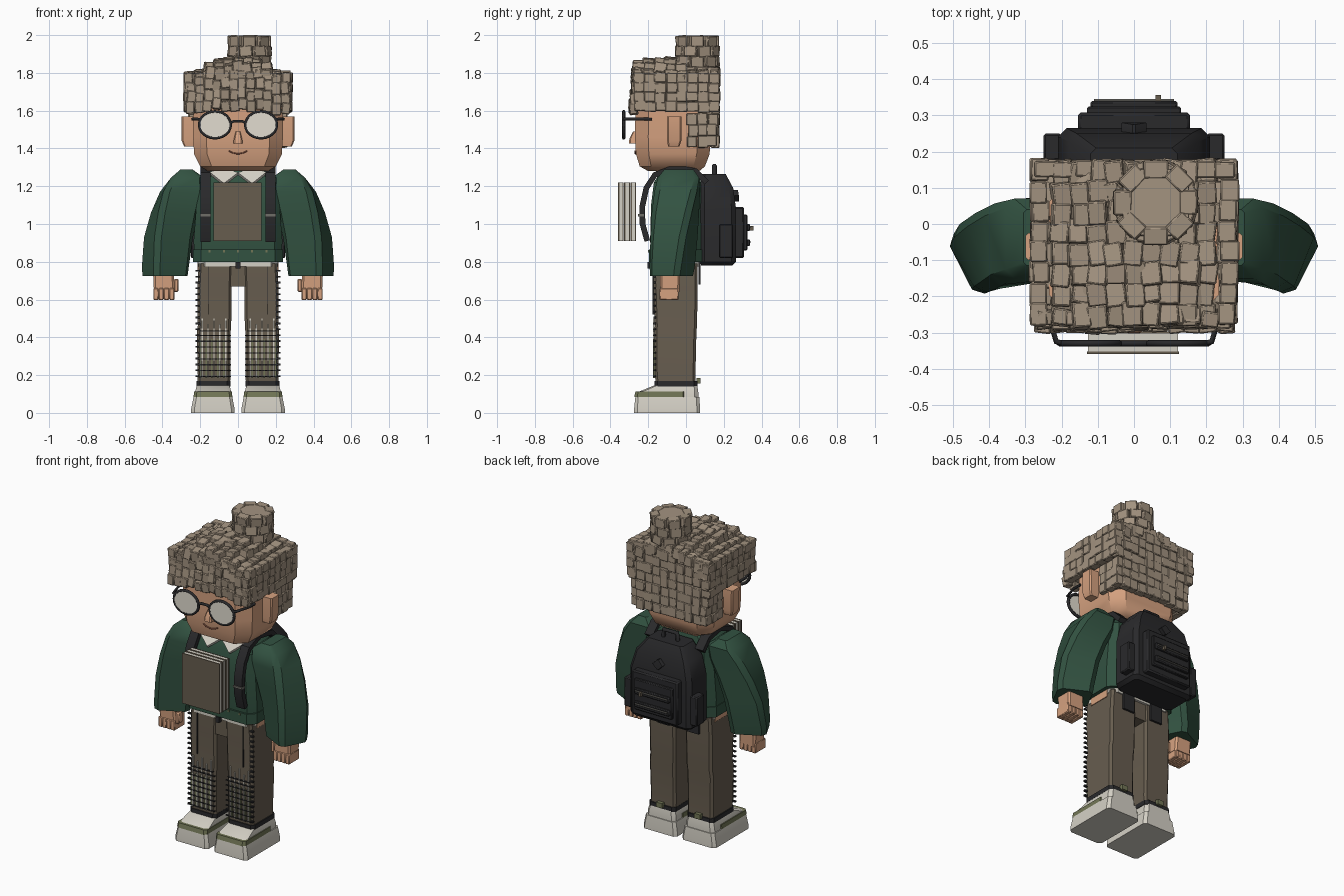
import bpy, bmesh, math, random
from mathutils import Matrix, Vector, Euler

if "Cube" in bpy.data.objects:
    bpy.data.objects.remove(bpy.data.objects["Cube"])

random.seed(4)


def mat(name, r, g, b):
    m = bpy.data.materials.new(name)
    lin = [((c / 255 + 0.055) / 1.055) ** 2.4 for c in (r, g, b)]
    m.diffuse_color = (*lin, 1)
    m.use_nodes = True
    m.node_tree.nodes["Principled BSDF"].inputs["Base Color"].default_value = m.diffuse_color
    return m


HAIR = mat("hair tan", 163, 147, 128)
SKIN = mat("skin", 214, 162, 128)
GREEN = mat("knit green", 50, 82, 65)
BLACK = mat("black", 41, 41, 43)
BROWN = mat("trouser brown", 103, 93, 79)
WHITE = mat("off white", 212, 208, 197)
OLIVE = mat("olive", 114, 118, 86)
LIP = mat("lip brown", 150, 95, 75)
LENS = mat("lens cream", 226, 220, 208)
ZIP = mat("zip grey", 112, 110, 104)


def finish(name, bm, m, bevel=0.0):
    bmesh.ops.recalc_face_normals(bm, faces=bm.faces)
    me = bpy.data.meshes.new(name)
    bm.to_mesh(me)
    bm.free()
    me.materials.append(m)
    ob = bpy.data.objects.new(name, me)
    bpy.context.collection.objects.link(ob)
    if bevel:
        mod = ob.modifiers.new("bevel", 'BEVEL')
        mod.width, mod.segments, mod.limit_method = bevel, 1, 'ANGLE'
    return ob


def add_box(bm, c, size, rot=(0, 0, 0)):
    M = Matrix.Translation(c) @ Euler(rot).to_matrix().to_4x4() @ Matrix.Diagonal((*size, 1))
    bmesh.ops.create_cube(bm, size=1, matrix=M)


def box(name, x, y, z, m, bevel=0.0):
    """Box from (min, max) ranges on each axis."""
    bm = bmesh.new()
    add_box(bm, [sum(r) / 2 for r in (x, y, z)], [abs(r[1] - r[0]) for r in (x, y, z)])
    return finish(name, bm, m, bevel)


def skin_rings(name, rings, bm, m, bevel=0.0):
    n = len(rings[0])
    for a, b in zip(rings, rings[1:]):
        for i in range(n):
            j = (i + 1) % n
            bm.faces.new((a[i], a[j], b[j], b[i]))
    bm.faces.new(rings[0])
    bm.faces.new(rings[-1])
    return finish(name, bm, m, bevel)


def loft(name, secs, m, ch=0.3, bevel=0.0):
    """Stack of chamfered rectangles: z, x0, x1, y0, y1 and an optional turn in degrees."""
    bm, rings = bmesh.new(), []
    for z, x0, x1, y0, y1, *turn in secs:
        cx, cy, hx, hy = (x0 + x1) / 2, (y0 + y1) / 2, (x1 - x0) / 2, (y1 - y0) / 2
        k = ch * min(hx, hy)
        ax, ay = hx - k, hy - k
        c, s = (f(math.radians(sum(turn))) for f in (math.cos, math.sin))
        pts = [(hx, -ay), (hx, ay), (ax, hy), (-ax, hy), (-hx, ay), (-hx, -ay), (-ax, -hy), (ax, -hy)]
        rings.append([bm.verts.new((cx + a * c - b * s, cy + a * s + b * c, z)) for a, b in pts])
    return skin_rings(name, rings, bm, m, bevel)


def band(name, pts, width, thick, m):
    """Flat ribbon along points, extruded in x."""
    bm, rings = bmesh.new(), []
    P = [Vector(p) for p in pts]
    for i, p in enumerate(P):
        t = (P[min(i + 1, len(P) - 1)] - P[max(i - 1, 0)]).normalized()
        n = Vector((0, -t.z, t.y)) * thick / 2
        w = Vector((width / 2, 0, 0))
        rings.append([bm.verts.new(p + o) for o in (w + n, w - n, -w - n, n - w)])
    return skin_rings(name, rings, bm, m)


def tube(name, pts, r, m, cyclic=False):
    cu = bpy.data.curves.new(name, 'CURVE')
    cu.dimensions, cu.bevel_depth, cu.bevel_resolution = '3D', r, 1
    sp = cu.splines.new('POLY')
    sp.points.add(len(pts) - 1)
    for q, p in zip(sp.points, pts):
        q.co = (*p, 1)
    sp.use_cyclic_u, cu.use_fill_caps = cyclic, True
    cu.materials.append(m)
    ob = bpy.data.objects.new(name, cu)
    bpy.context.collection.objects.link(ob)


# head, neck and face
loft("head", [(1.28, -.16, .16, -.20, .07), (1.305, -.20, .20, -.245, .10), (1.37, -.232, .232, -.265, .125),
              (1.46, -.238, .238, -.27, .13), (1.78, -.235, .235, -.265, .13)], SKIN, .35)
loft("neck", [(1.2, -.08, .08, -.13, .03), (1.3, -.08, .08, -.13, .03)], SKIN)
loft("nose", [(1.425, -.024, .024, -.302, -.25), (1.45, -.022, .022, -.30, -.25), (1.49, -.012, .012, -.28, -.25)], SKIN)
tube("mouth", [(x / 100, -.268, 1.372 + 6 * (x / 100) ** 2) for x in range(-5, 6, 2)], .004, LIP)

# blocky hair: inner cap plus jittered blocks
loft("hair_cap", [(1.62, -.255, .255, -.275, .15), (1.745, -.26, .26, -.275, .15), (1.82, -.14, .14, -.22, .14)], HAIR, .15)
box("hair_nape", (-.235, .235), (.02, .15), (1.42, 1.65), HAIR)
hair = bmesh.new()


def lock(c, size, j=.12):
    s = [v * random.uniform(.98, 1.16) for v in size]
    add_box(hair, [v + random.uniform(-.005, .005) for v in c], s, [random.uniform(-j, j) for _ in range(3)])


for i in range(11):                      # crown rows
    for k in range(8):
        x, y = -.25 + i * .05, -.25 + k * .056
        z = 1.848 - 1.5 * x * x - .8 * (y + .05) ** 2
        lock((x, y, z + random.uniform(-.008, .012)), (.05, .06, .06), .17)
for i in range(12):                      # fringe
    for k in range(4):
        x = -.25 + i * .0455
        zz = 1.632 + k * .052 - (.02 if abs(x) > .2 else 0) + random.uniform(-.01, .01)
        lock((x, -.277 + .006 * k, zz), (.044, .04, .056), .15)
for s in (-1, 1):                        # sides and sideburn rows
    for i in range(8):
        for k in range(4):
            lock((s * .261, -.245 + i * .056, 1.622 + k * .05), (.046, .056, .052), .03)
    for i in range(3):
        for k in range(3):
            lock((s * .238, .035 + i * .052, 1.44 + k * .056), (.04, .052, .056), .03)
for i in range(10):                      # back grid
    for k in range(7):
        x = -.247 + i * .055
        if k > 2 or 0 < i < 9:
            lock((x, .152, 1.44 + k * .057), (.055, .042, .057), .025)
for ring, n in ((0, 9), (1, 9), (2, 8)):  # top bun
    for i in range(n):
        a = 2 * math.pi * (i + .5 * ring) / n
        add_box(hair, (.06 + .09 * math.cos(a), .06 + .09 * math.sin(a), 1.86 + ring * .054),
                (.05, .068, .058), (random.uniform(-.1, .1), random.uniform(-.15, .15), a))
finish("hair_blocks", hair, HAIR, .004)
loft("bun_core", [(1.80, -.04, .16, -.04, .16), (1.995, -.03, .15, -.03, .15)], HAIR, .55)

# glasses bridge
N = 24
tube("glasses_bridge", [(-.04, -.33, 1.535), (-.02, -.33, 1.545), (.02, -.33, 1.545), (.04, -.33, 1.535)], .008, BLACK)

# torso and hem
loft("sweater_body", [(.80, -.23, .23, -.18, .075), (.91, -.235, .235, -.19, .08), (1.1, -.22, .22, -.185, .08),
                      (1.22, -.215, .215, -.17, .08), (1.285, -.14, .14, -.13, .06)], GREEN)
loft("sweater_hem", [(.80, -.237, .237, -.197, .085), (.865, -.237, .237, -.197, .085)], GREEN)
loft("shirt_hem", [(.775, -.212, .212, -.178, .07), (.805, -.212, .212, -.178, .07)], WHITE)
box("zip_pull", (-.012, .012), (-.205, -.18), (.765, .80), BLACK)
for x in (-.15, -.075, 0, .075, .15):
    box("hem_stud", (x - .005, x + .005), (-.202, -.195), (.85, .862), OLIVE)

# front book bundle
for y in (-.36, -.327, -.294):
    box("book_cover", (-.13, .125), (y, y + .007), (.91, 1.22), BROWN)
    box("book_pages", (-.127, .122), (y + .007, y + .024), (.911, 1.219), WHITE)
    box("book_back", (-.13, .125), (y + .024, y + .030), (.91, 1.22), BROWN)

# paired parts
for s in (-1, 1):
    def mx(secs):
        return [(z, *sorted((s * a, s * b)), c, d, *(s * q for q in t)) for z, a, b, c, d, *t in secs]

    # shirt collar wings
    bm = bmesh.new()
    v = [bm.verts.new(p) for p in ((0, -.165, 1.272), (s * .075, -.198, 1.215), (s * .15, -.165, 1.275), (s * .08, -.13, 1.30))]
    ext = bmesh.ops.extrude_face_region(bm, geom=[bm.faces.new(v)])
    bmesh.ops.translate(bm, vec=(0, .012, -.012), verts=[e for e in ext["geom"] if isinstance(e, bmesh.types.BMVert)])
    finish("shirt_collar", bm, WHITE)

    # ears and glasses
    loft("ear", mx([(1.41, .22, .285, -.095, -.035), (1.44, .22, .298, -.10, -.025), (1.57, .22, .30, -.10, -.025)]), SKIN, .2)
    rim = [(s * .122 + .083 * math.cos(2 * math.pi * i / N), -.33, 1.525 + .07 * math.sin(2 * math.pi * i / N)) for i in range(N)]
    tube("glasses_rim", rim, .009, BLACK, True)
    bm = bmesh.new()
    bmesh.ops.create_cone(bm, cap_ends=True, segments=N, radius1=1, radius2=1, depth=1,
                          matrix=Matrix.Translation((s * .122, -.332, 1.525)) @ Matrix.Diagonal((.08, .008, .068, 1)) @ Matrix.Rotation(math.pi / 2, 4, 'X'))
    finish("glasses_lens", bm, LENS)
    tube("glasses_temple", [(s * .195, -.33, 1.553), (s * .215, -.325, 1.556), (s * .24, -.24, 1.556), (s * .24, -.18, 1.555)], .008, BLACK)

    # puffy sleeves, turned outward toward the cuff
    loft("sleeve", mx([(.725, .285, .487, -.165, .012, -27), (.77, .28, .49, -.167, .02, -27), (.93, .258, .478, -.165, .038, -22),
                       (1.06, .222, .445, -.165, .053, -14), (1.17, .18, .405, -.16, .066, -6), (1.245, .18, .355, -.15, .07),
                       (1.288, .24, .305, -.115, .04)]), GREEN, .28)
    # hands with four fingers and a thumb
    loft("palm", mx([(.64, .335, .445, -.135, -.035), (.75, .34, .45, -.14, -.03)]), SKIN, .2)
    for i in range(4):
        x = .337 + i * .028
        box("finger", (s * x, s * (x + .027)), (-.14, -.04), (.598, .66), SKIN, .004)
    box("thumb", (s * .315, s * .34), (-.13, -.085), (.64, .71), SKIN, .006)

    # trousers
    loft("trouser_leg", mx([(.145, .042, .215, -.158, .052), (.20, .04, .213, -.165, .05), (.42, .04, .218, -.168, .055),
                            (.46, .036, .213, -.165, .058), (.66, .034, .215, -.172, .062), (.79, .03, .208, -.172, .062)]), BROWN, .15)
    loft("trouser_cuff", mx([(.14, .04, .22, -.168, .06), (.168, .04, .22, -.168, .06)]), BLACK, .2)
    box("hip_skin", (s * .205, s * .2145), (-.12, .02), (.755, .803), SKIN)
    box("trouser_front_seam", (s * .155, s * .159), (-.177, -.168), (.52, .78), BLACK)
    box("knee_seam", (s * .05, s * .2), (-.175, -.165), (.43, .436), BLACK)
    for i in range(5):                   # plaid lines
        x = .062 + i * .031
        box("plaid_line", (s * x, s * (x + .007)), (-.174, -.163), (.185, .50 - .03 * (i % 2)), WHITE)
        box("plaid_olive_line", (s * (x + .010), s * (x + .018)), (-.172, -.163), (.185, .39), OLIVE)
    for i in range(8):
        z = .19 + i * .031
        box("plaid_band", (s * .038, s * .222), (-.176, -.168), (z, z + .006), BLACK)
    for i in range(19):                  # outer studs
        z = .19 + i * .031
        box("side_stud", (s * .2, s * .224), (-.172, -.16), (z, z + .009), BLACK)

    # shoes
    loft("shoe_sole", mx([(0, .018, .248, -.275, .075), (.02, .018, .248, -.275, .075), (.085, .03, .235, -.268, .07)]), WHITE, .15)
    loft("shoe_upper", mx([(.08, .035, .23, -.265, .065), (.11, .035, .228, -.255, .065), (.145, .045, .218, -.17, .06)]), WHITE, .2)
    loft("shoe_toe_strip", mx([(.085, .03, .235, -.274, 0), (.112, .032, .233, -.268, 0)]), OLIVE, .15)
    box("heel_tab", (s * .11, s * .15), (.055, .077), (.155, .185), OLIVE)

    # backpack straps, side pockets and lower tabs
    band("shoulder_strap", [(s * .172, y, z) for y, z in ((-.205, .91), (-.23, 1.0), (-.232, 1.09), (-.21, 1.19),
                            (-.165, 1.26), (-.06, 1.30), (.05, 1.28), (.11, 1.22))], .055, .03, BLACK)
    box("strap_buckle", (s * .142, s * .202), (-.253, -.222), (1.04, 1.052), ZIP)
    box("pack_side_pocket", (s * .2, s * .25), (.175, .25), (.82, 1.0), BLACK, .006)
    box("pack_lower_tab", (s * .06, s * .14), (.065, .078), (.68, .80), BLACK)
box("trouser_seat", (-.1, .1), (-.165, .055), (.67, .79), BROWN)

# backpack
loft("backpack", [(.78, -.19, .19, .08, .245), (.80, -.21, .21, .075, .265), (1.08, -.21, .21, .075, .265),
                  (1.19, -.18, .18, .075, .25), (1.265, -.12, .12, .085, .21)], BLACK, .25)
box("pack_pocket", (-.155, .155), (.25, .308), (.82, 1.09), BLACK, .008)
box("pack_pocket_panel", (-.13, .13), (.30, .325), (.86, 1.05), BLACK, .005)
for z in (.905, .985):
    box("pack_flap", (-.12, .12), (.32, .34), (z - .022, z + .014), BLACK, .005)
    tube("pack_zip", [(-.11, .342, z), (.11, .342, z)], .004, ZIP)
box("zip_tag", (.06, .075), (.335, .357), (.965, .99), BROWN)
loft("pack_patch", [(1.12, -.004, .004, .25, .28), (1.15, -.035, .035, .25, .28), (1.18, -.004, .004, .25, .275)], BLACK, .1)
tube("pack_handle", [(-.05, .15, 1.25), (-.045, .15, 1.31), (.045, .15, 1.31), (.05, .15, 1.25)], .013, BLACK)

# smooth shading with sharp edges kept
for ob in bpy.data.objects:
    ob.select_set(ob.type == 'MESH')
    if ob.type == 'MESH':
        bpy.context.view_layer.objects.active = ob
bpy.ops.object.shade_smooth_by_angle(angle=math.radians(35))
